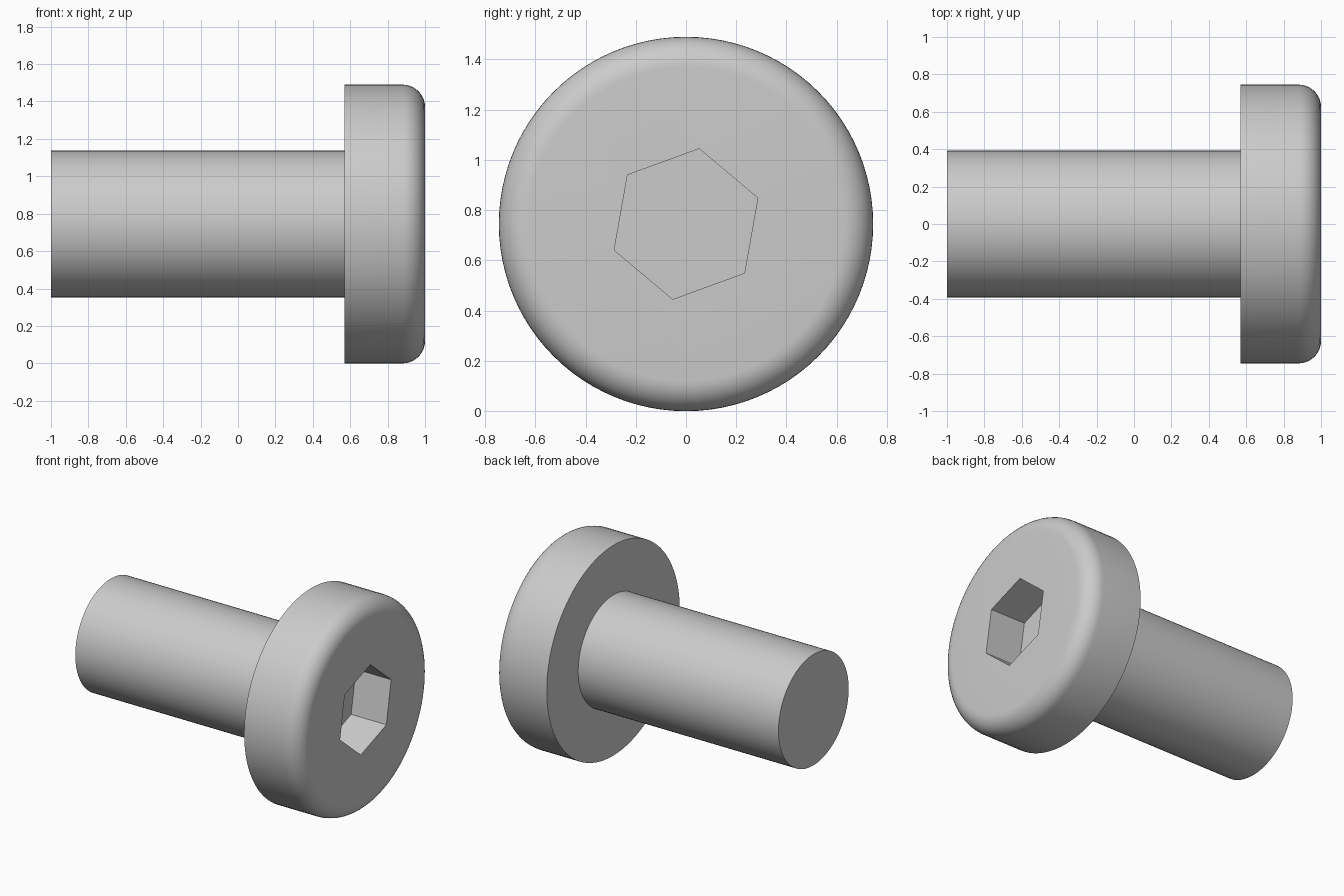
import bpy
import bmesh
from math import cos, sin, pi, radians
from mathutils import Matrix, Vector

HEAD_R, SHAFT_R, FILLET = 0.745, 0.393, 0.12
TAIL_X, COLLAR_X, FACE_X = -1.0, 0.57, 1.0
SOCKET_R, SOCKET_DEPTH, SOCKET_TURN = 0.304, 0.276, 20
SEGMENTS, FILLET_STEPS = 96, 10

default_cube = bpy.data.objects.get("Cube")
if default_cube:
    bpy.data.objects.remove(default_cube, do_unlink=True)

steel = bpy.data.materials.new("grey_steel")
steel.use_nodes = True
steel.diffuse_color = (0.6, 0.6, 0.6, 1)
steel.node_tree.nodes["Principled BSDF"].inputs["Base Color"].default_value = (0.6, 0.6, 0.6, 1)


def add_object(name, bm):
    bmesh.ops.recalc_face_normals(bm, faces=bm.faces)
    mesh = bpy.data.meshes.new(name)
    bm.to_mesh(mesh)
    bm.free()
    mesh.materials.append(steel)
    obj = bpy.data.objects.new(name, mesh)
    bpy.context.collection.objects.link(obj)
    obj.location.z = HEAD_R
    return obj


def ring(bm, x, radius, count, turn=0.0):
    """Circle of vertices around the x axis."""
    angles = [turn + 2 * pi * i / count for i in range(count)]
    return [bm.verts.new((x, radius * cos(a), radius * sin(a))) for a in angles]


def stacked_rings(name, profile, count, turn=0.0):
    """Closed solid through a list of (x, radius) rings, capped at both ends."""
    bm = bmesh.new()
    rings = [ring(bm, x, r, count, turn) for x, r in profile]
    for a, b in zip(rings, rings[1:]):
        for i in range(count):
            j = (i + 1) % count
            bm.faces.new((a[i], a[j], b[j], b[i]))
    bm.faces.new(rings[0])
    bm.faces.new(rings[-1])
    return add_object(name, bm)


# Shaft and head, with a rounded rim on the outer face
profile = [(TAIL_X, SHAFT_R), (COLLAR_X, SHAFT_R), (COLLAR_X, HEAD_R)]
for i in range(FILLET_STEPS + 1):
    a = pi / 2 * i / FILLET_STEPS
    profile.append((FACE_X - FILLET + FILLET * sin(a), HEAD_R - FILLET + FILLET * cos(a)))
bolt = stacked_rings("bolt_shaft_and_head", profile, SEGMENTS)

# Hexagonal key socket
cutter = stacked_rings("socket_cutter", [(FACE_X - SOCKET_DEPTH, SOCKET_R), (FACE_X + 0.1, SOCKET_R)],
                       6, radians(SOCKET_TURN))
cutter.hide_render = True
cut = bolt.modifiers.new("hex_socket", 'BOOLEAN')
cut.operation = 'DIFFERENCE'
cut.solver = 'EXACT'
cut.object = cutter

bpy.ops.object.select_all(action='DESELECT')
bpy.context.view_layer.objects.active = bolt
bolt.select_set(True)
bpy.ops.object.modifier_apply(modifier=cut.name)
bpy.data.objects.remove(cutter, do_unlink=True)
bpy.ops.object.shade_smooth_by_angle(angle=radians(30))
